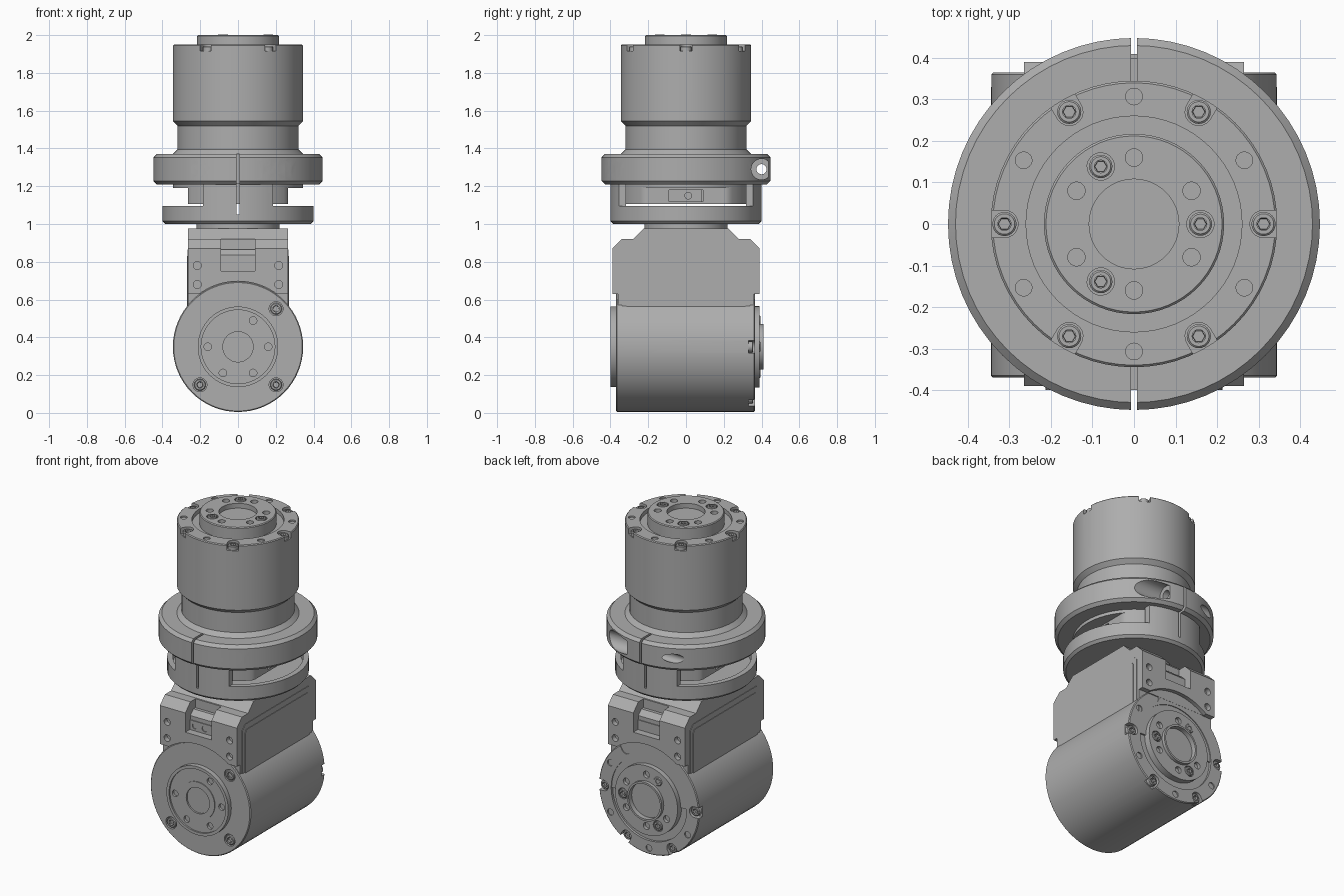
import bpy, bmesh
from math import sin, cos, pi, radians
from mathutils import Matrix

old = bpy.data.objects.get("Cube")
if old:
    bpy.data.objects.remove(old)

GREY = bpy.data.materials.new("machined grey")
GREY.use_nodes = True
GREY.diffuse_color = (0.42, 0.42, 0.42, 1)
GREY.node_tree.nodes["Principled BSDF"].inputs["Base Color"].default_value = (0.42, 0.42, 0.42, 1)

parts = []
UP = Matrix()
ALONG_X = Matrix(((0, 0, 1, 0), (1, 0, 0, 0), (0, 1, 0, 0), (0, 0, 0, 1)))
AXIS_Z = 0.35
BACK = Matrix.Translation((0, 0, AXIS_Z)) @ Matrix.Rotation(-pi / 2, 4, 'X')
FRONT = Matrix.Translation((0, 0, AXIS_Z)) @ Matrix.Rotation(pi / 2, 4, 'X')


def finish(name, bm, matrix, keep):
    bmesh.ops.remove_doubles(bm, verts=bm.verts, dist=1e-5)
    bm.transform(matrix)
    bmesh.ops.recalc_face_normals(bm, faces=bm.faces)
    mesh = bpy.data.meshes.new(name)
    bm.to_mesh(mesh)
    bm.free()
    mesh.materials.append(GREY)
    obj = bpy.data.objects.new(name, mesh)
    bpy.context.scene.collection.objects.link(obj)
    if keep:
        parts.append(obj)
    else:
        obj.hide_render = True
    return obj


def lathe(name, profile, matrix=UP, steps=64, keep=True):
    bm = bmesh.new()
    vs = [bm.verts.new((r, 0, z)) for r, z in profile]
    es = [bm.edges.new(p) for p in zip(vs, vs[1:])]
    bmesh.ops.spin(bm, geom=vs + es, cent=(0, 0, 0), axis=(0, 0, 1), angle=2 * pi, steps=steps)
    return finish(name, bm, matrix, keep)


def prism(name, outline, z0, z1, matrix=UP, keep=True):
    bm = bmesh.new()
    face = bm.faces.new([bm.verts.new((x, y, z0)) for x, y in outline])
    top = bmesh.ops.extrude_face_region(bm, geom=[face])["geom"]
    bmesh.ops.translate(bm, vec=(0, 0, z1 - z0), verts=[v for v in top if isinstance(v, bmesh.types.BMVert)])
    return finish(name, bm, matrix, keep)


def box(name, x0, x1, y0, y1, z0, z1, keep=True):
    return prism(name, [(x0, y0), (x1, y0), (x1, y1), (x0, y1)], z0, z1, UP, keep)


def disc(name, r, z0, z1, matrix, keep=True, steps=20):
    return lathe(name, [(0, z0), (r, z0), (r, z1), (0, z1)], matrix, steps, keep)


def cut(obj, cutters):
    for c in cutters:
        mod = obj.modifiers.new("cut", 'BOOLEAN')
        mod.operation, mod.solver, mod.object = 'DIFFERENCE', 'EXACT', c
    graph = bpy.context.evaluated_depsgraph_get()
    mesh = bpy.data.meshes.new_from_object(obj.evaluated_get(graph))
    obj.modifiers.clear()
    obj.data = mesh
    for c in cutters:
        bpy.data.objects.remove(c)


def polar(matrix, r, degrees, z=0):
    """Frame at a spot on a bolt circle, local x pointing outward."""
    return matrix @ Matrix.Rotation(radians(degrees), 4, 'Z') @ Matrix.Translation((r, 0, z))


def screw(name, r, matrix):
    # Socket head: round rim with a six sided recess
    lathe(name, [(0, 0), (r, 0), (r, 0.022), (r * 0.85, 0.026), (r * 0.55, 0.026)], matrix, 24)
    lathe(name + "_socket", [(r * 0.56, 0.026), (r * 0.5, 0.012), (0, 0.012)], matrix, 6)


def output_face(motor, name, matrix, face, boss):
    """Notched rim, bolt circles and screws on the output end of a motor."""
    arc = [(0.033 * cos(a), 0.033 * sin(a)) for a in (pi / 2 + pi * i / 10 for i in range(11))]
    notch = arc + [(0.08, -0.033), (0.08, 0.033)]
    cutters = []
    for k in range(6):
        a = 60 * k
        cutters.append(prism("notch", notch, face - 0.035, face + 0.03, polar(matrix, 0.312, a), False))
        cutters.append(disc("pin_hole", 0.02, face - 0.008, face + 0.03, polar(matrix, 0.307, a + 30), False))
        cutters.append(disc("boss_hole", 0.021, boss - 0.02, boss + 0.05, polar(matrix, 0.16, a + 30), False))
        screw(name + "_rim_screw", 0.029, polar(matrix, 0.312, a, face - 0.036))
        if k % 2 == 0:
            cutters.append(disc("boss_bore", 0.033, boss - 0.02, boss + 0.05, polar(matrix, 0.16, a), False))
            screw(name + "_boss_screw", 0.028, polar(matrix, 0.16, a, boss - 0.022))
    cut(motor, cutters)


def connector(name, matrix):
    """Two-pin plug, local z pointing out of the opening."""
    body = prism(name, [(-0.09, -0.03), (0.085, -0.03), (0.085, 0.03), (-0.09, 0.03)], -0.06, 0, matrix)
    holes = [disc("pin", 0.018, -0.02, 0.05, matrix @ Matrix.Translation((x, 0, 0)), False) for x in (-0.055, 0.012)]
    cut(body, holes)


# Lower motor, lying along y
lower = lathe("lower_motor", [
    (0, -.385), (.08, -.385), (.08, -.395), (.115, -.395), (.115, -.39), (.195, -.39), (.195, -.4),
    (.213, -.4), (.213, -.37), (.34, -.37), (.345, -.365), (.345, .36), (.34, .365), (.26, .365),
    (.26, .35), (.215, .35), (.215, .39), (.12, .39), (.12, .41), (.108, .41), (.108, .38), (0, .38)], BACK)
output_face(lower, "lower", BACK, 0.365, 0.39)
cutters = [disc("hub_hole", 0.02, 0.375, 0.45, polar(FRONT, 0.16, 60 * k), False) for k in range(6)]
for k in range(4):
    a = 45 + 90 * k
    cutters.append(disc("cap_bore", 0.037, 0.345, 0.42, polar(FRONT, 0.285, a), False))
    screw("cap_screw", 0.031, polar(FRONT, 0.285, a, 0.343))
cut(lower, cutters)

# Saddle bracket over the lower motor
half = [(.36, .35), (.36, .63), (.39, .63), (.39, .87), (.34, .92), (.28, .92), (.225, .975)]
saddle = prism("saddle_bracket", half + [(-y, z) for y, z in reversed(half)], -0.265, 0.265, ALONG_X)
cutters = []
for side, frame in ((-1, FRONT), (1, BACK)):
    y0, y1 = sorted((side * 0.29, side * 0.5))
    cutters.append(disc("arc_clearance", 0.347, 0.366, 0.5, frame, False, 64))
    cutters.append(box("plug_notch", -0.09, 0.09, y0, y1, 0.75, 1.1, False))
    for x in (-0.215, 0.215):
        for z in (0.68, 0.78):
            up = (z - AXIS_Z) * (1 if side < 0 else -1)
            cutters.append(disc("bracket_hole", 0.021, 0.36, 0.5, frame @ Matrix.Translation((x, up, 0)), False))
    turn = Matrix.Rotation(0 if side < 0 else pi, 4, 'Z')
    connector("lower_plug", turn @ Matrix.Translation((0, -0.345, 0.78)) @ Matrix.Rotation(pi / 2, 4, 'X'))
cut(saddle, cutters)

# Raised side panels with clipped upper corners
panel = [(-.34, .56), (.34, .56), (.34, .835), (.31, .865), (-.31, .865), (-.34, .835)]
inner = [(-.315, .56), (.315, .56), (.315, .81), (.3, .83), (-.3, .83), (-.315, .81)]
prism("side_panel", panel, -0.268, 0.268, ALONG_X)
prism("side_panel_inset", inner, -0.271, 0.271, ALONG_X)

# Neck and slotted cup under the clamp
disc("neck", 0.22, 0.96, 1.02, UP, steps=64)
cup = lathe("coupling_cup", [(0, 1.0), (.385, 1.0), (.4, 1.015), (.4, 1.215), (.368, 1.215), (.368, 1.05), (0, 1.05)])
cut(cup, [box("window", 0.185, 0.6, -0.6, 0.6, 1.095, 1.4, False),
          box("window", -0.6, -0.185, -0.6, 0.6, 1.095, 1.4, False),
          box("slit", -0.007, 0.007, -0.6, 0.6, 1.051, 1.4, False)])

# Flat-sided base of the upper motor
ring = [2 * pi * i / 96 for i in range(96)]
base = prism("upper_motor_base", [(max(-.265, min(.265, .345 * cos(a))), .345 * sin(a)) for a in ring], 1.105, 1.195)
cut(base, [box("plug_recess", s * 0.2 - 0.0 if s > 0 else -0.5, 0.5 if s > 0 else -0.2, -0.09, 0.09, 1.12, 1.18, False)
           for s in (-1, 1)])
for turn in (0, pi):
    connector("upper_plug", Matrix.Rotation(turn, 4, 'Z') @ Matrix.Translation((0.255, 0, 1.15)) @ ALONG_X)

# Split clamp ring with tangential screw pockets
clamp = lathe("clamp_ring", [(.325, 1.21), (.43, 1.21), (.448, 1.228), (.448, 1.352), (.43, 1.37),
                             (.325, 1.37), (.325, 1.21)])
cutters = [box("slit", -0.007, 0.007, -0.6, 0.6, 1.1, 1.5, False)]
for y in (-0.4, 0.4):
    at = Matrix.Translation((0, y, 1.29)) @ ALONG_X
    cutters.append(disc("screw_hole", 0.027, -0.6, 0.6, at, False, 24))
    cutters.append(disc("screw_pocket", 0.055, 0.1, 0.6, at, False, 32))
cut(clamp, cutters)

# Upper motor, standing upright
upper = lathe("upper_motor", [
    (0, 1.19), (.345, 1.19), (.345, 1.215), (.33, 1.215), (.33, 1.37), (.345, 1.37), (.32, 1.395),
    (.32, 1.52), (.345, 1.545), (.345, 1.945), (.34, 1.95), (.26, 1.95), (.26, 1.925), (.217, 1.925),
    (.217, 1.995), (.212, 2.0), (.108, 2.0), (.108, 1.97), (0, 1.97)])
output_face(upper, "upper", UP, 1.95, 2.0)

# Smooth round walls, keep machined edges crisp
bpy.ops.object.select_all(action='DESELECT')
for obj in parts:
    obj.select_set(True)
bpy.context.view_layer.objects.active = parts[0]
bpy.ops.object.shade_smooth_by_angle(angle=radians(30))
